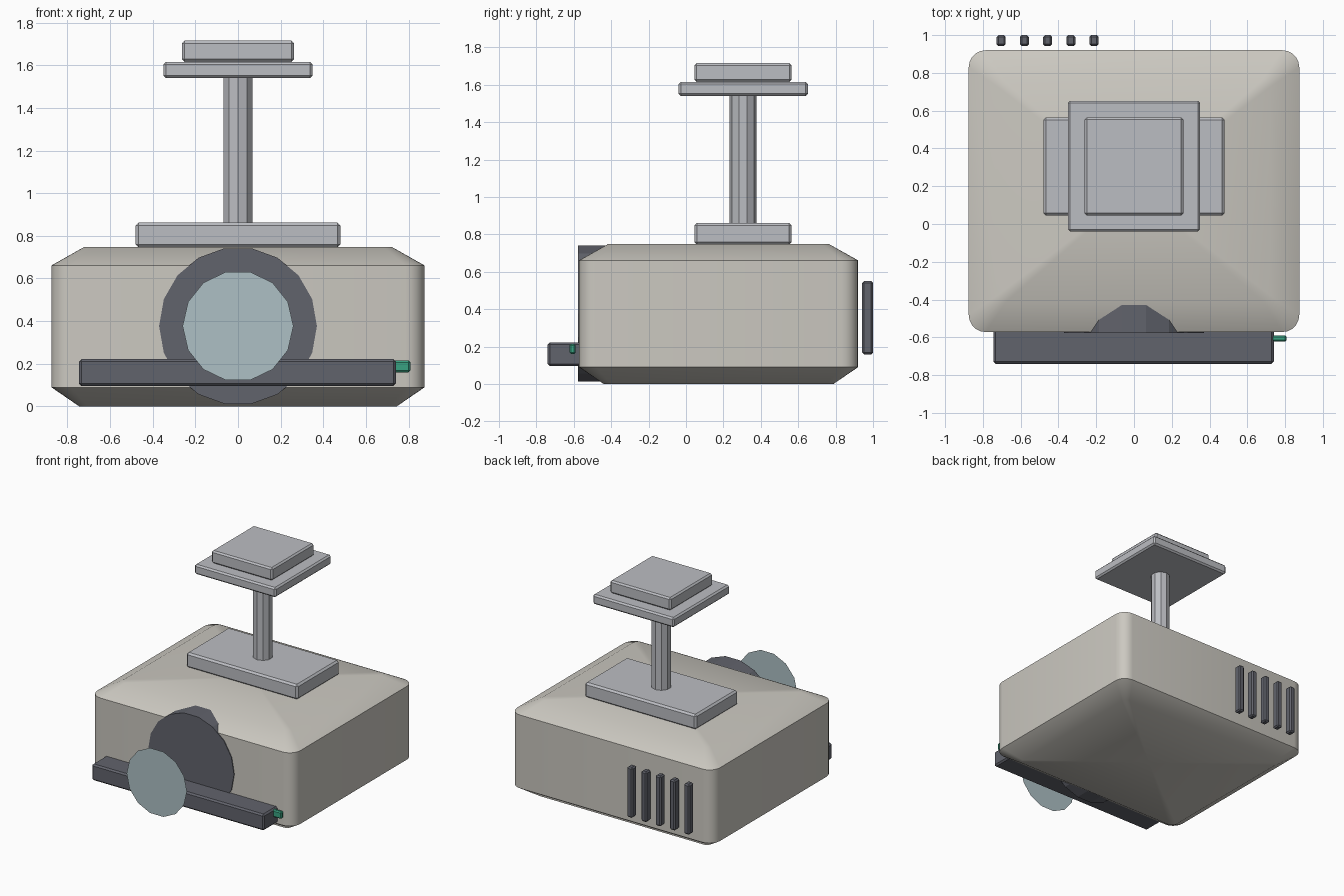
import bpy, bmesh, math
from mathutils import Matrix

if "Cube" in bpy.data.objects:
    bpy.data.objects.remove(bpy.data.objects["Cube"])


def material(name, rgb):
    m = bpy.data.materials.new(name)
    m.diffuse_color = (*rgb, 1)
    m.use_nodes = True
    m.node_tree.nodes["Principled BSDF"].inputs["Base Color"].default_value = m.diffuse_color
    return m


SHELL = material("shell_beige", (0.60, 0.58, 0.53))
DARK = material("dark_plastic", (0.12, 0.125, 0.15))
METAL = material("mount_metal", (0.50, 0.51, 0.54))
GLASS = material("lens_glass", (0.42, 0.53, 0.56))
GREEN = material("indicator_green", (0.04, 0.36, 0.22))


def finish(name, bm, mat):
    bmesh.ops.recalc_face_normals(bm, faces=bm.faces)
    me = bpy.data.meshes.new(name)
    bm.to_mesh(me)
    bm.free()
    me.materials.append(mat)
    ob = bpy.data.objects.new(name, me)
    bpy.context.collection.objects.link(ob)
    return ob


def box(name, x, y, z, mat, bevel=0.012):
    """Bevelled box from (min, max) ranges."""
    bm = bmesh.new()
    bmesh.ops.create_cube(bm, size=1)
    for v in bm.verts:
        v.co = [lo + (c + 0.5) * (hi - lo) for c, (lo, hi) in zip(v.co, (x, y, z))]
    bmesh.ops.bevel(bm, geom=bm.edges[:], offset=bevel, segments=1, affect='EDGES')
    return finish(name, bm, mat)


def outline(hx, hy, r, cy, z, steps=5):
    """Rounded rectangle as a list of points."""
    pts = []
    for k, (sx, sy) in enumerate(((1, 1), (-1, 1), (-1, -1), (1, -1))):
        for i in range(steps + 1):
            a = math.pi / 2 * (k + i / steps)
            pts.append((sx * (hx - r) + r * math.cos(a),
                        cy + sy * (hy - r) + r * math.sin(a), z))
    return pts


# Projector housing: rounded block, sloped towards flat top and bottom
CY = 0.174
bm = bmesh.new()
rings = [[bm.verts.new(p) for p in outline(hx, hy, r, CY, z)]
         for hx, hy, r, z in ((0.744, 0.614, 0.04, 0.0), (0.875, 0.746, 0.09, 0.09),
                              (0.875, 0.746, 0.09, 0.661), (0.721, 0.591, 0.04, 0.748))]
n = len(rings[0])
for a, b in zip(rings, rings[1:]):
    for i in range(n):
        bm.faces.new((a[i], a[(i + 1) % n], b[(i + 1) % n], b[i]))
for ring, z in ((rings[0], 0.0), (rings[-1], 0.748)):
    c = bm.verts.new((0, CY, z))
    for i in range(n):
        bm.faces.new((ring[i], ring[(i + 1) % n], c))
housing = finish("housing", bm, SHELL)
bpy.context.view_layer.objects.active = housing
housing.select_set(True)
bpy.ops.object.shade_smooth_by_angle(angle=math.radians(40))

# Lens barrel set into the front, and the lens disc ahead of it
for name, r, sides, y0, y1, mat in (("lens_barrel", 0.37, 18, -0.578, -0.25, DARK),
                                    ("lens_glass", 0.26, 14, -1.0, -1.0, GLASS)):
    bm = bmesh.new()
    spin = Matrix.Rotation(math.pi / 2, 4, 'X') @ Matrix.Rotation(math.pi / 2, 4, 'Z')
    place = Matrix.Translation((0, (y0 + y1) / 2, 0.377)) @ spin
    if y0 == y1:
        bmesh.ops.create_circle(bm, cap_ends=True, segments=sides, radius=r, matrix=place)
    else:
        bmesh.ops.create_cone(bm, cap_ends=True, segments=sides, radius1=r, radius2=r,
                              depth=y1 - y0, matrix=place)
    finish(name, bm, mat)

# Front bar and indicator light
box("front_bar", (-0.745, 0.74), (-0.74, -0.56), (0.095, 0.222), DARK)
box("indicator_light", (0.72, 0.808), (-0.622, -0.59), (0.16, 0.215), GREEN, 0.008)

# Rear vent slats
for i in range(5):
    x = -0.703 + 0.1228 * i
    box(f"vent_slat_{i + 1}", (x - 0.024, x + 0.024), (0.942, 1.0), (0.158, 0.55), DARK, 0.01)

# Ceiling mount: lower plate, pole, two upper plates
box("mount_plate", (-0.48, 0.48), (0.045, 0.565), (0.745, 0.862), METAL, 0.014)
box("ceiling_plate", (-0.35, 0.35), (-0.04, 0.652), (1.54, 1.616), METAL)
box("ceiling_cap", (-0.262, 0.262), (0.045, 0.565), (1.616, 1.715), METAL)
bm = bmesh.new()
bmesh.ops.create_cone(bm, cap_ends=True, segments=10, radius1=0.072, radius2=0.072,
                      depth=0.72, matrix=Matrix.Translation((0, 0.305, 1.2)))
finish("mount_pole", bm, METAL)
